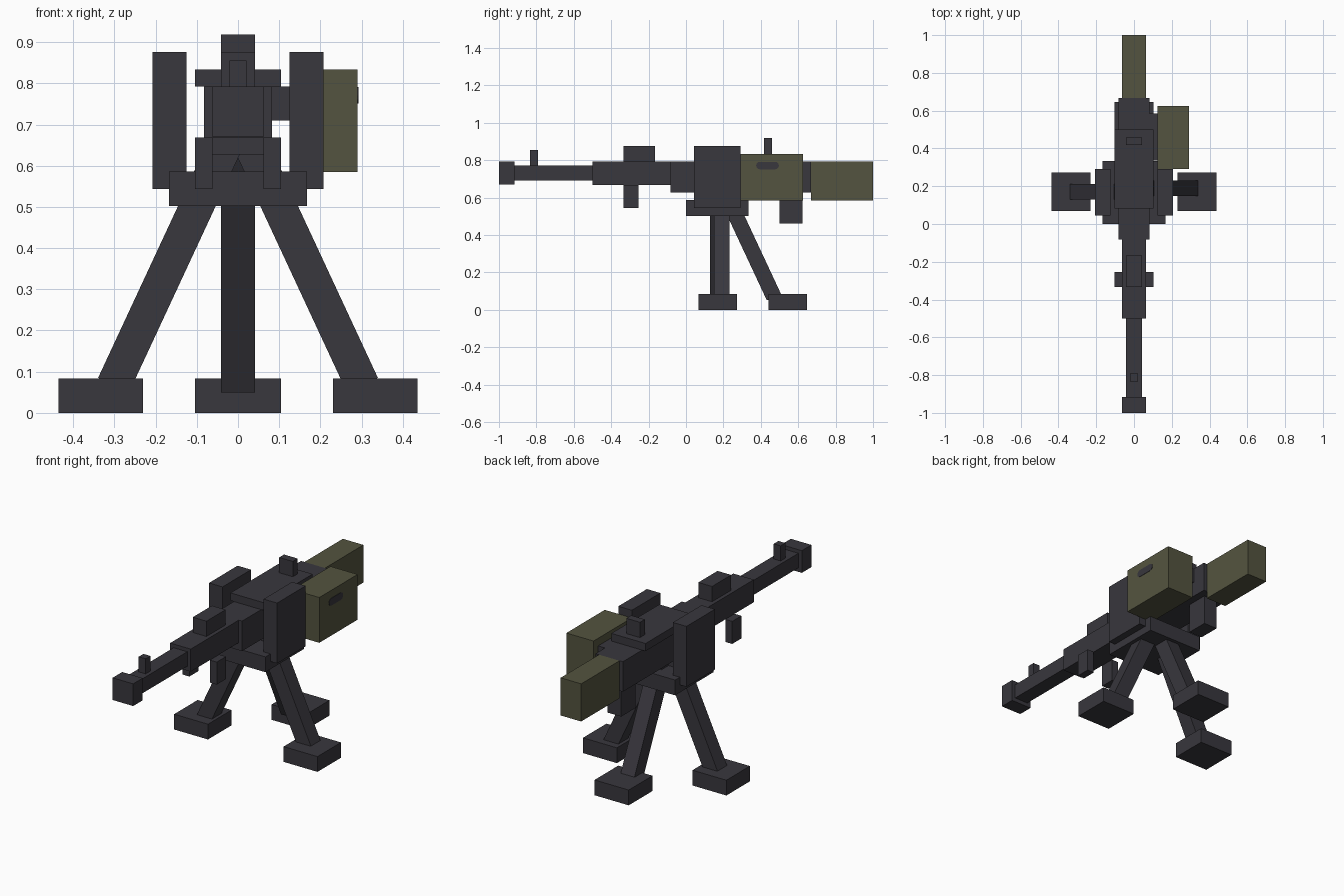
import bpy, bmesh, math
from mathutils import Matrix, Vector

if "Cube" in bpy.data.objects:
    bpy.data.objects.remove(bpy.data.objects["Cube"])


def make_mat(name, rgb):
    m = bpy.data.materials.new(name)
    m.diffuse_color = (*rgb, 1)
    m.use_nodes = True
    m.node_tree.nodes["Principled BSDF"].inputs["Base Color"].default_value = m.diffuse_color
    return m


GUNMETAL = make_mat("gunmetal", (0.040, 0.038, 0.047))
OLIVE = make_mat("olive", (0.088, 0.088, 0.050))


def finish(name, bm, mat):
    bmesh.ops.recalc_face_normals(bm, faces=bm.faces)
    me = bpy.data.meshes.new(name)
    bm.to_mesh(me)
    bm.free()
    me.materials.append(mat)
    ob = bpy.data.objects.new(name, me)
    bpy.context.collection.objects.link(ob)
    return ob


def box(name, x, y, z, mat=GUNMETAL):
    """Box from (min, max) ranges; a single x value means symmetric."""
    if not isinstance(x, tuple):
        x = (-x, x)
    bm = bmesh.new()
    bmesh.ops.create_cube(bm, size=1)
    for v in bm.verts:
        v.co = [(a + b) / 2 + c * (b - a) for (a, b), c in zip((x, y, z), v.co)]
    return finish(name, bm, mat)


def leg(name, foot, top, across, width=0.083):
    """Square strut between two points, with one side parallel to 'across'."""
    foot, top, u = Vector(foot), Vector(top), Vector(across)
    w = (top - foot).normalized()
    v = w.cross(u)
    bm = bmesh.new()
    bmesh.ops.create_cube(bm, size=1)
    for p in bm.verts:
        c = p.co.copy()
        p.co = (foot + top) / 2 + u * c.x * width + v * c.y * width + w * c.z * (top - foot).length
    return finish(name, bm, mat=GUNMETAL)


# Barrel group
box("muzzle", 0.0625, (-1, -0.917), (0.67, 0.792))
box("barrel", 0.0415, (-0.917, -0.5), (0.692, 0.772))
box("front_sight", 0.021, (-0.833, -0.792), (0.772, 0.855))
box("barrel_shroud", 0.0625, (-0.5, -0.083), (0.668, 0.792))
box("shroud_top_block", 0.0415, (-0.333, -0.167), (0.792, 0.876))

# Receiver group
box("receiver", 0.083, (-0.083, 0.667), (0.627, 0.792))
box("top_cover", 0.104, (0.083, 0.5), (0.792, 0.834))
box("rear_sight", 0.0415, (0.417, 0.459), (0.834, 0.918))
box("rear_grip", 0.0415, (0.5, 0.622), (0.462, 0.627))
box("stock", 0.0625, (0.667, 1), (0.585, 0.792), OLIVE)

# Ammunition box and its bracket
box("ammo_bracket", (0.083, 0.125), (0.335, 0.585), (0.71, 0.792))
box("ammo_box", (0.125, 0.29), (0.292, 0.625), (0.585, 0.834), OLIVE)

# Rounded slot plate on the outer face of the ammunition box
bm = bmesh.new()
ring = []
for cy, start in ((0.477, -90), (0.395, 90)):
    for i in range(7):
        a = math.radians(start + 30 * i)
        ring.append(bm.verts.new((0.288, cy + 0.02 * math.cos(a), 0.771 + 0.02 * math.sin(a))))
face = bm.faces.new(ring)
ext = bmesh.ops.extrude_face_region(bm, geom=[face])
bmesh.ops.translate(bm, vec=(0.004, 0, 0),
                    verts=[g for g in ext["geom"] if isinstance(g, bmesh.types.BMVert)])
finish("ammo_slot", bm, GUNMETAL)

# Mount plate
box("mount_plate", 0.167, (0, 0.333), (0.502, 0.586))

# Paired parts on both sides
for s, side in ((-1, "left"), (1, "right")):
    def span(a, b):
        return tuple(sorted((s * a, s * b)))
    box(side + "_shield", span(0.125, 0.207), (0.044, 0.292), (0.544, 0.876))
    box(side + "_hand_grip", span(0.0625, 0.104), (-0.333, -0.253), (0.544, 0.668))
    box(side + "_foot", span(0.23, 0.436), (0.068, 0.272), (0, 0.084))
    y = 0.18 + s * 0.01
    leg(side + "_leg", (s * 0.302, y, 0.0675), (s * 0.031, y, 0.65), (0, 1, 0))

# Rear leg and foot
leg("rear_leg", (0, 0.470, 0.0675), (0, 0.198, 0.65), (1, 0, 0))
box("rear_foot", 0.104, (0.44, 0.646), (0, 0.084))
